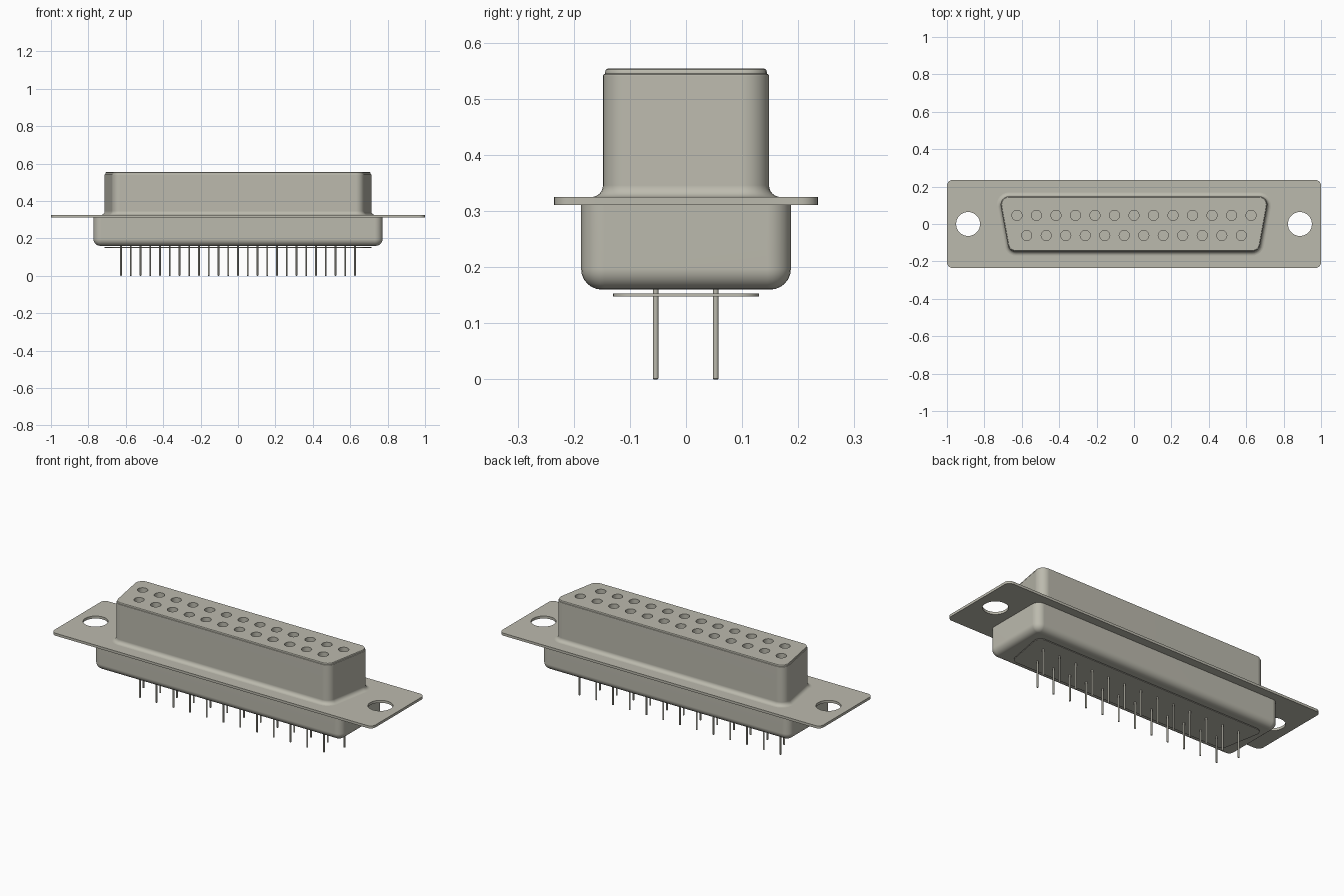
import bpy, bmesh, math
from mathutils import Vector

if "Cube" in bpy.data.objects:
    bpy.data.objects.remove(bpy.data.objects["Cube"])

metal = bpy.data.materials.new("warm grey metal")
COLOUR = (0.50, 0.49, 0.42, 1)
metal.diffuse_color = COLOUR
metal.use_nodes = True
metal.node_tree.nodes["Principled BSDF"].inputs["Base Color"].default_value = COLOUR


def make_object(name, bm):
    bmesh.ops.recalc_face_normals(bm, faces=bm.faces)
    mesh = bpy.data.meshes.new(name)
    bm.to_mesh(mesh)
    bm.free()
    mesh.materials.append(metal)
    ob = bpy.data.objects.new(name, mesh)
    bpy.context.collection.objects.link(ob)
    return ob


def activate(ob):
    bpy.ops.object.select_all(action='DESELECT')
    ob.select_set(True)
    bpy.context.view_layer.objects.active = ob


def smooth(ob):
    activate(ob)
    bpy.ops.object.shade_smooth_by_angle(angle=math.radians(32))
    ob.modifiers.new("weighted normals", 'WEIGHTED_NORMAL').keep_sharp = True


def rounded_outline(corners, radius, offset, segments=6):
    """Counter-clockwise convex outline with rounded corners, grown by offset."""
    points = []
    n = len(corners)
    for i in range(n):
        c = Vector(corners[i])
        a = (c - Vector(corners[i - 1])).normalized()
        b = (Vector(corners[(i + 1) % n]) - c).normalized()
        turn = a.angle(b)
        na, nb = Vector((a.y, -a.x)), Vector((b.y, -b.x))
        centre = c - (na + nb).normalized() * radius / math.cos(turn / 2)
        start = math.atan2(na.y, na.x)
        for k in range(segments + 1):
            t = start + turn * k / segments
            points.append(centre + Vector((math.cos(t), math.sin(t))) * (radius + offset))
    return points


def loft(name, corners, radius, profile):
    """Solid whose outline follows a profile of (offset, z) steps, bottom to top."""
    bm = bmesh.new()
    rings = [[bm.verts.new((p.x, p.y, z)) for p in rounded_outline(corners, radius, off)]
             for off, z in profile]
    for low, high in zip(rings, rings[1:]):
        for i in range(len(low)):
            j = (i + 1) % len(low)
            bm.faces.new((low[i], low[j], high[j], high[i]))
    bm.faces.new(rings[0][::-1])
    bm.faces.new(rings[-1])
    return make_object(name, bm)


def rods(name, places, radius, z0, z1, sides, tip=0.0):
    """Vertical cylinders at the given places, with an optional rounded lower end."""
    bm = bmesh.new()
    for x, y in places:
        steps = [(radius, z0), (radius, z1)]
        if tip:
            steps = [(radius - tip, z0), (radius, z0 + tip), (radius, z1)]
        rings = [[bm.verts.new((x + r * math.cos(math.tau * k / sides),
                                y + r * math.sin(math.tau * k / sides), z))
                  for k in range(sides)] for r, z in steps]
        for low, high in zip(rings, rings[1:]):
            for i in range(sides):
                j = (i + 1) % sides
                bm.faces.new((low[i], low[j], high[j], high[i]))
        bm.faces.new(rings[0][::-1])
        bm.faces.new(rings[-1])
    return make_object(name, bm)


def drill(ob, cutter):
    cutter.hide_render = True
    mod = ob.modifiers.new("holes", 'BOOLEAN')
    mod.operation = 'DIFFERENCE'
    mod.solver = 'EXACT'
    mod.object = cutter
    activate(ob)
    bpy.ops.object.modifier_apply(modifier=mod.name)
    bpy.data.objects.remove(cutter)


def box(x, y):
    return [(-x, -y), (x, -y), (x, y), (-x, y)]


def trapezoid(x_front, x_back, y):
    return [(-x_front, -y), (x_front, -y), (x_back, y), (-x_back, y)]


def fillet(radius, z, steps=6):
    """Outward flare at the foot of a wall, starting at height z."""
    return [(radius * (1 - math.sin(t)), z + radius * (1 - math.cos(t)))
            for t in (math.pi / 2 * k / steps for k in range(steps + 1))]


def round_foot(radius, z, steps=6):
    """Convex rounding under a wall, starting at height z."""
    return [(radius * (math.sin(t) - 1), z + radius * (1 - math.cos(t)))
            for t in (math.pi / 2 * k / steps for k in range(steps + 1))]


# Contact layout: thirteen at the back, twelve in front
PITCH = 0.1043


def contacts(y_back, y_front):
    return ([((i - 6) * PITCH, y_back) for i in range(13)] +
            [((i - 5.5) * PITCH, y_front) for i in range(12)])


# Mounting flange with two screw holes
flange = loft("mounting_flange", box(1.0, 0.235), 0.03, [(0, 0.311), (0, 0.325)])
drill(flange, rods("screw_hole_cutter", [(-0.887, 0), (0.887, 0)], 0.064, 0.28, 0.36, 40))
smooth(flange)

# Upper shell: flared foot, straight wall, small step and rounded rim at the top
upper = loft("upper_shell", trapezoid(0.668, 0.722, 0.148), 0.045,
             fillet(0.021, 0.325) +
             [(0, 0.541), (-0.001, 0.5435), (-0.004, 0.545), (-0.004, 0.549),
              (-0.0055, 0.5525), (-0.009, 0.554)])
drill(upper, rods("socket_cutter", contacts(0.046, -0.061), 0.027, 0.42, 0.6, 24))
smooth(upper)

# Lower shell with a rounded underside
smooth(loft("lower_shell", box(0.773, 0.187), 0.042,
            round_foot(0.037, 0.16) + [(0, 0.311)]))

# Thin plate under the lower shell
smooth(loft("base_plate", trapezoid(0.672, 0.72, 0.13), 0.035, [(0, 0.148), (0, 0.153)]))

# Solder pins
smooth(rods("contact_pins", contacts(0.053, -0.054), 0.0048, 0.0, 0.17, 12, tip=0.0015))
